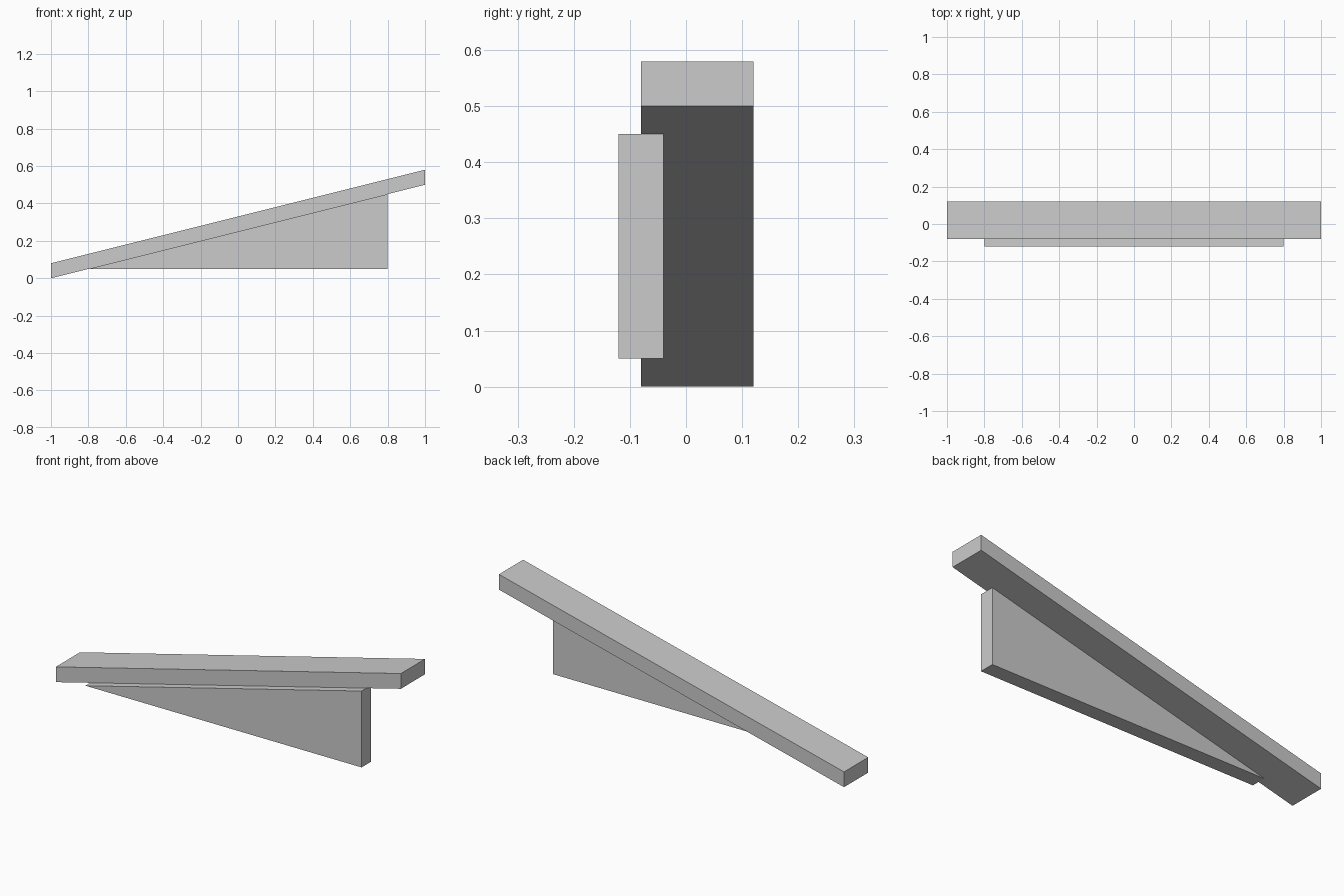
import bpy
import bmesh
from mathutils import Vector

cube = bpy.data.objects.get("Cube")
if cube:
    bpy.data.objects.remove(cube, do_unlink=True)

grey = bpy.data.materials.new("light grey")
grey.use_nodes = True
colour = (0.6, 0.6, 0.6, 1)
grey.diffuse_color = colour
grey.node_tree.nodes["Principled BSDF"].inputs["Base Color"].default_value = colour


def extrude_profile(name, profile, y_front, y_back):
    """Extrude an x-z outline along y into a flat-faced solid."""
    bm = bmesh.new()
    face = bm.faces.new([bm.verts.new((x, y_front, z)) for x, z in profile])
    new = bmesh.ops.extrude_face_region(bm, geom=[face])["geom"]
    verts = [v for v in new if isinstance(v, bmesh.types.BMVert)]
    bmesh.ops.translate(bm, verts=verts, vec=Vector((0, y_back - y_front, 0)))
    bmesh.ops.recalc_face_normals(bm, faces=bm.faces)
    mesh = bpy.data.meshes.new(name)
    bm.to_mesh(mesh)
    bm.free()
    mesh.materials.append(grey)
    obj = bpy.data.objects.new(name, mesh)
    bpy.context.collection.objects.link(obj)
    return obj


# Sloping plank with upright ends
extrude_profile("ramp_plank", [(-1, 0), (1, 0.5), (1, 0.58), (-1, 0.08)], -0.08, 0.12)

# Triangular support under the front edge of the plank
extrude_profile("support_wedge", [(-0.8, 0.05), (0.8, 0.05), (0.8, 0.45)], -0.12, -0.04)
